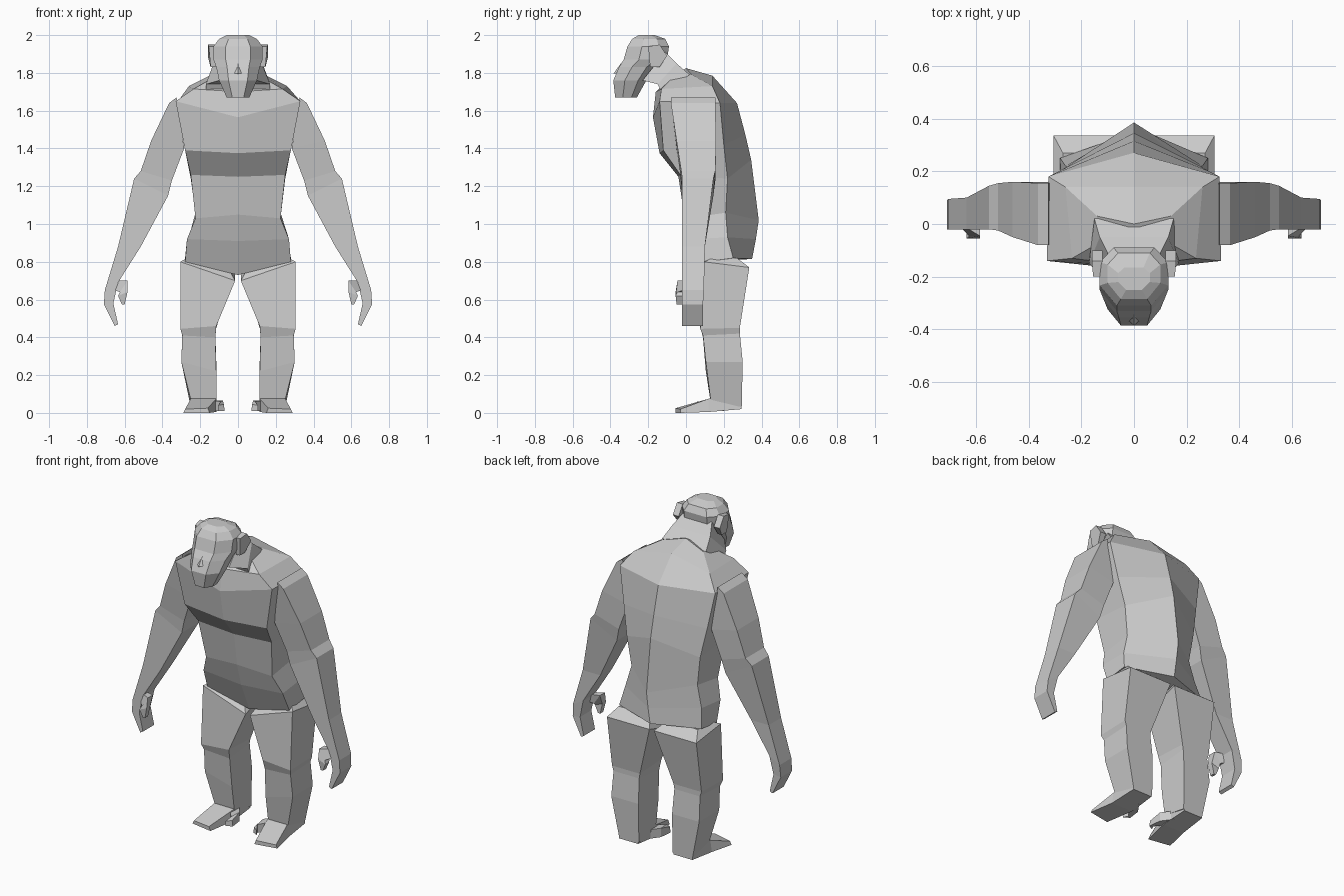
import bpy, bmesh

grey = bpy.data.materials.new("plain_grey")
grey.diffuse_color = (0.6, 0.6, 0.6, 1)


def loft(name, rings, mirror=False):
    """Skin equal-length rings of points, cap both ends, optionally mirror in x."""
    bm = bmesh.new()
    loops = [[bm.verts.new(p) for p in ring] for ring in rings]
    n = len(loops[0])
    for a, b in zip(loops, loops[1:]):
        for i in range(n):
            j = (i + 1) % n
            bm.faces.new((a[i], a[j], b[j], b[i]))
    bm.faces.new(loops[0])
    bm.faces.new(loops[-1])
    bmesh.ops.recalc_face_normals(bm, faces=bm.faces[:])
    mesh = bpy.data.meshes.new(name)
    bm.to_mesh(mesh)
    bm.free()
    mesh.materials.append(grey)
    ob = bpy.data.objects.new(name, mesh)
    bpy.context.collection.objects.link(ob)
    if mirror:
        ob.modifiers.new("mirror", 'MIRROR')
    return ob


def torso_ring(front, fc, bc, back):
    """Front centre (y, z), front corner, back corner, back ridge (y, z)."""
    (fx, fy, fz), (bx, by, bz) = fc, bc
    return [(0, *front), (fx, fy, fz), (bx, by, bz),
            (0, *back), (-bx, by, bz), (-fx, fy, fz)]


# Hunched trunk with a ridged back
loft("torso", [
    torso_ring((.11, .73), (.28, .10, .80), (.28, .25, .82), (.35, .815)),
    torso_ring((.03, .91), (.27, .05, .92), (.26, .22, .93), (.37, .92)),
    torso_ring((-.01, 1.05), (.225, .01, 1.03), (.225, .21, 1.06), (.385, 1.02)),
    torso_ring((-.04, 1.25), (.25, -.03, 1.26), (.25, .22, 1.24), (.345, 1.34)),
    torso_ring((-.14, 1.375), (.28, -.12, 1.39), (.285, .20, 1.42), (.315, 1.47)),
    torso_ring((-.175, 1.565), (.33, -.14, 1.65), (.325, .18, 1.64), (.27, 1.64)),
    torso_ring((-.16, 1.70), (.235, -.13, 1.715), (.26, .14, 1.73), (.14, 1.785)),
    torso_ring((-.08, 1.77), (.13, -.07, 1.775), (.14, .03, 1.79), (0, 1.825)),
])


def neck_ring(w_low, low, w_high, high):
    """Cross-section from its underside (y, z) to its top (y, z)."""
    return [(-w_low, *low), (w_low, *low), (w_high, *high), (-w_high, *high)]


# Neck slanting forward into the skull
loft("neck", [
    neck_ring(.17, (-.13, 1.70), .15, (.02, 1.79)),
    neck_ring(.17, (-.15, 1.74), .13, (-.05, 1.85)),
    neck_ring(.10, (-.23, 1.76), .10, (-.11, 1.91)),
])


def head_ring(z, w, yf, yb, nose=.5):
    m = yf + (yb - yf) * .35
    b = yf + (yb - yf) * .75
    return [(nose * w, yf, z), (w, m, z), (w, b, z), (.6 * w, yb, z),
            (-.6 * w, yb, z), (-w, b, z), (-w, m, z), (-nose * w, yf, z)]


# Skull and protruding muzzle
loft("head", [
    head_ring(1.67, .06, -.375, -.26),
    head_ring(1.76, .10, -.385, -.21),
    head_ring(1.83, .115, -.355, -.16),
    head_ring(1.87, .13, -.33, -.10),
    head_ring(1.94, .13, -.31, -.09),
    head_ring(1.98, .10, -.285, -.11),
    head_ring(2.0, .06, -.25, -.165),
])
loft("nose", [
    [(-.028, -.36, 1.80), (.028, -.36, 1.80), (0, -.385, 1.795)],
    [(-.01, -.335, 1.85), (.01, -.335, 1.85), (0, -.345, 1.85)],
])

# Ears: thin tilted plates
loft("ear", [
    [(.12, -.19, 1.83), (.12, -.14, 1.83), (.12, -.10, 1.89),
     (.12, -.14, 1.95), (.12, -.20, 1.94)],
    [(.145, -.19, 1.83), (.145, -.14, 1.83), (.16, -.10, 1.89),
     (.16, -.14, 1.95), (.155, -.20, 1.94)],
], True)


def limb_ring(outer, inner, yf, yb):
    """Box section through outer (x, z) and inner (x, z) edges."""
    (ox, oz), (ix, iz) = outer, inner
    return [(ox, yf, oz), (ox, yb, oz), (ix, yb, iz), (ix, yf, iz)]


# Long arms ending in a curled hand
loft("arm", [
    limb_ring((.365, 1.64), (.325, 1.67), -.08, .155),
    limb_ring((.46, 1.44), (.285, 1.40), -.05, .16),
    limb_ring((.515, 1.28), (.35, 1.23), -.025, .155),
    limb_ring((.55, 1.24), (.37, 1.15), -.02, .145),
    limb_ring((.635, .88), (.515, .88), -.02, .10),
    limb_ring((.705, .65), (.635, .69), -.02, .095),
    limb_ring((.71, .575), (.66, .58), -.02, .09),
    limb_ring((.653, .46), (.635, .47), -.02, .09),
], True)
loft("thumb", [
    limb_ring((.655, .65), (.635, .70), -.015, .02),
    limb_ring((.625, .64), (.585, .70), -.045, .005),
    limb_ring((.635, .62), (.585, .64), -.055, -.02),
    limb_ring((.615, .575), (.60, .575), -.05, -.02),
], True)


def leg_ring(xi, xo, yf, yb, zi, zo, zb):
    return [(xi, yf, zi), (xo, yf, zo), (xo, yb, zb), (xi, yb, zb)]


# Bent legs
loft("leg", [
    leg_ring(.06, .27, .14, .27, .78, .82, .82),
    leg_ring(.015, .305, .095, .335, .70, .80, .77),
    leg_ring(.115, .305, .075, .285, .46, .445, .45),
    leg_ring(.12, .295, .09, .285, .40, .41, .42),
    leg_ring(.115, .30, .105, .30, .22, .27, .27),
    leg_ring(.115, .25, .13, .295, .06, .07, .03),
], True)

# Flat feet with a splayed big toe
loft("foot", [
    [(.12, .295, .02), (.25, .295, .02), (.25, .295, .08), (.12, .295, .08)],
    [(.115, .12, .005), (.26, .12, .005), (.25, .12, .075), (.115, .12, .075)],
    [(.15, -.055, 0), (.29, -.03, 0), (.28, -.03, .02), (.16, -.055, .025)],
], True)
loft("big_toe", [
    [(.13, .20, .01), (.13, .11, .01), (.13, .11, .065), (.13, .20, .065)],
    [(.08, .13, .01), (.09, .06, .01), (.09, .06, .06), (.08, .13, .065)],
    [(.07, .05, .01), (.105, .03, .01), (.105, .03, .04), (.075, .05, .045)],
], True)
